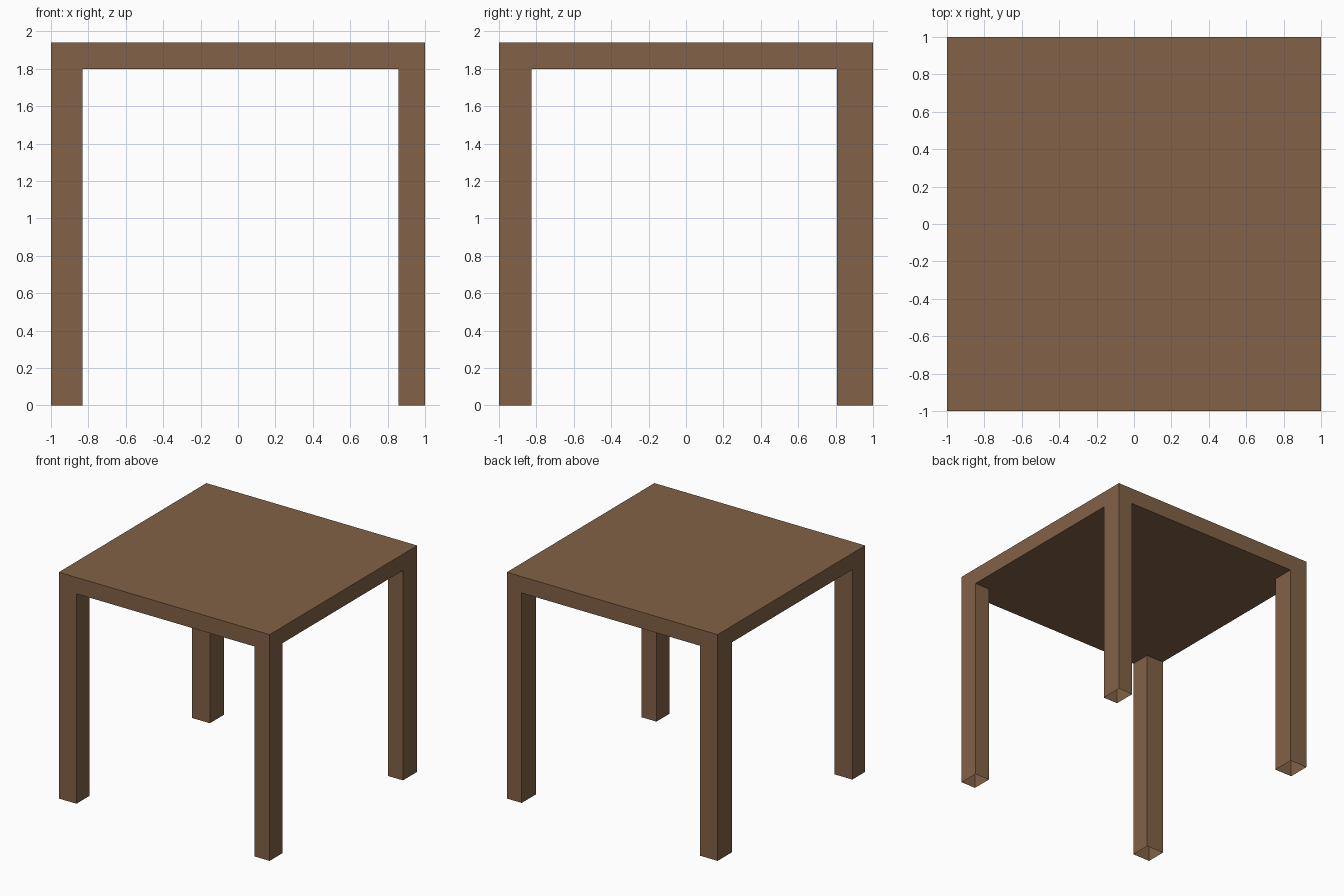
import bpy, bmesh

if "Cube" in bpy.data.objects:
    bpy.data.objects.remove(bpy.data.objects["Cube"])

WOOD = bpy.data.materials.new("brown wood")
WOOD.diffuse_color = (0.223, 0.122, 0.063, 1)
WOOD.use_nodes = True
WOOD.node_tree.nodes["Principled BSDF"].inputs["Base Color"].default_value = WOOD.diffuse_color

UNDERSIDE, TOP = 1.80, 1.94


def box(name, x0, x1, y0, y1, z0, z1, open_ends=False):
    """Axis-aligned box; open_ends leaves off the top and bottom faces."""
    bm = bmesh.new()
    bmesh.ops.create_cube(bm, size=1)
    for v in bm.verts:
        v.co.x = x1 if v.co.x > 0 else x0
        v.co.y = y1 if v.co.y > 0 else y0
        v.co.z = z1 if v.co.z > 0 else z0
    bm.normal_update()
    if open_ends:
        ends = [f for f in bm.faces if abs(f.normal.z) > 0.5]
        bmesh.ops.delete(bm, geom=ends, context='FACES_ONLY')
    mesh = bpy.data.meshes.new(name)
    bm.to_mesh(mesh)
    bm.free()
    mesh.materials.append(WOOD)
    obj = bpy.data.objects.new(name, mesh)
    bpy.context.collection.objects.link(obj)
    return obj


# Square slab
box("tabletop", -1, 1, -1, 1, UNDERSIDE, TOP)

# Four hollow corner legs, open at the foot, flush with the slab edges
for side, xs in (("left", (-1, -0.832)), ("right", (0.858, 1))):
    for end, ys in (("front", (-1, -0.825)), ("back", (0.807, 1))):
        box(f"{end}_{side}_leg", *xs, *ys, 0, UNDERSIDE, open_ends=True)
